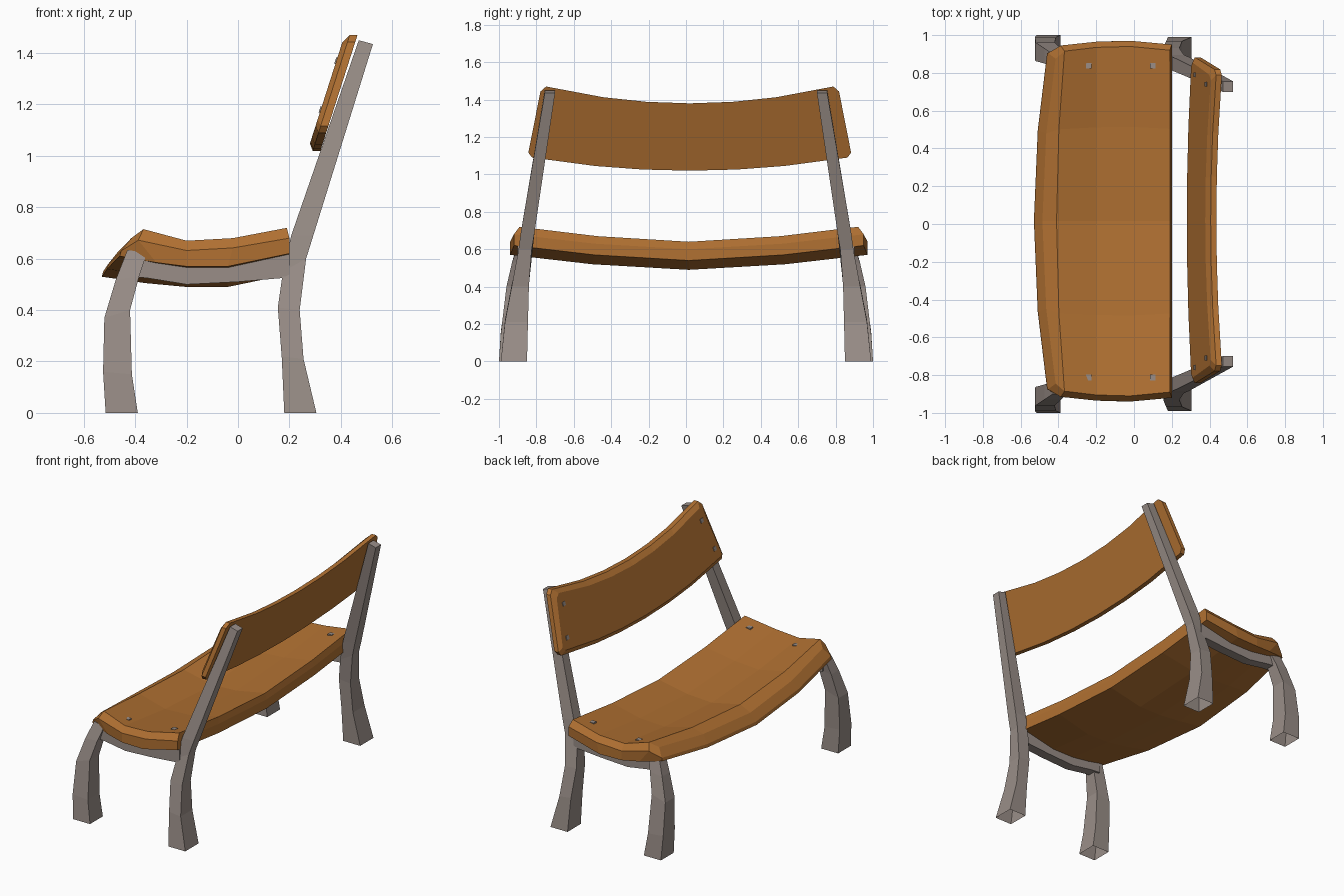
import bpy, bmesh, math

if "Cube" in bpy.data.objects:
    bpy.data.objects.remove(bpy.data.objects["Cube"])


def material(name, rgb):
    m = bpy.data.materials.new(name)
    m.diffuse_color = (*rgb, 1)
    m.use_nodes = True
    m.node_tree.nodes["Principled BSDF"].inputs["Base Color"].default_value = m.diffuse_color
    return m


WOOD = material("orange wood", (0.44, 0.165, 0.032))
METAL = material("grey metal", (0.32, 0.27, 0.245))


def finish(bm, name, mat):
    bmesh.ops.recalc_face_normals(bm, faces=bm.faces)
    me = bpy.data.meshes.new(name)
    bm.to_mesh(me)
    bm.free()
    me.materials.append(mat)
    ob = bpy.data.objects.new(name, me)
    bpy.context.collection.objects.link(ob)
    return ob


def loft(name, rings, mat, cap_start=True):
    """Skin a row of four-cornered rings; the start may stay open."""
    bm = bmesh.new()
    vs = [[bm.verts.new(p) for p in r] for r in rings]
    for a, b in zip(vs, vs[1:]):
        for k in range(4):
            n = (k + 1) % 4
            bm.faces.new((a[k], a[n], b[n], b[k]))
    bm.faces.new(vs[-1])
    if cap_start:
        bm.faces.new(vs[0][::-1])
    ob = finish(bm, name, mat)
    if not cap_start:          # open tube: make sure normals point outwards
        me = ob.data
        c = sum((v.co.y for v in me.vertices)) / len(me.vertices)
        outer = max(me.polygons, key=lambda p: p.center.y * (1 if c > 0 else -1))
        if outer.normal.y * c < 0:
            me.flip_normals()


def board(name, ni, nj, pos, mat):
    """Curved board from three layers: 0 underside, 1 rim, 2 inset top face."""
    bm = bmesh.new()
    rim = ([(i, 0) for i in range(ni)] + [(ni - 1, j) for j in range(1, nj)]
           + [(i, nj - 1) for i in range(ni - 2, -1, -1)]
           + [(0, j) for j in range(nj - 2, 0, -1)])
    L = [{(i, j): bm.verts.new(pos(i, j, k)) for i in range(ni) for j in range(nj)
          if k != 1 or (i, j) in rim} for k in range(3)]
    for k in (0, 2):
        for i in range(ni - 1):
            for j in range(nj - 1):
                bm.faces.new([L[k][q] for q in ((i, j), (i + 1, j), (i + 1, j + 1), (i, j + 1))])
    for a, b in zip(rim, rim[1:] + rim[:1]):
        for k in (0, 1):
            bm.faces.new((L[k][a], L[k][b], L[k + 1][b], L[k + 1][a]))
    finish(bm, name, mat)


# Seat: front-to-back profiles at mid length, sagging along y
SEAT = [[(-.53, .53), (-.36, .505), (-.2, .49), (-.04, .49), (.2, .54)],
        [(-.525, .55), (-.43, .592), (-.2, .552), (-.02, .562), (.2, .60)],
        [(-.485, .60), (-.41, .635), (-.2, .59), (-.02, .60), (.19, .64)]]
SEAT_T = (-1, -.54, 0, .54, 1)


def seat_pos(i, j, k):
    t = SEAT_T[j]
    x, z = SEAT[k][i]
    half = (.89, .93, .95, .955, .935)[i] - (.03 if k == 2 else 0)
    x += .07 * t * t * (1, .6, 0, 0, 0)[i]
    return x, .015 + half * t, z + .08 * abs(t) ** 1.6


board("seat", 5, 5, seat_pos, WOOD)


# Backrest: leaning board, curved upwards at both ends
def lean(z):
    return .34 + .32 * (z - 1.08)


BACK_T = (-1, -.6, -.3, 0, .3, .6, 1)


def back_pos(i, j, k):
    t, v = BACK_T[j], (0, .07, .93, 1)[i]
    inset = .028 if k == 2 else 0
    lo, hi = 1.02 + .07 * t * t + inset, 1.38 + .09 * t * t - inset
    z = lo + (hi - lo) * v
    half = .868 - .075 * v - inset - (.025 if i in (0, 3) else 0)
    return lean(z) - (0, .03, .05)[k], .02 + half * t, z


board("backrest", 4, 7, back_pos, WOOD)

# Legs: z front, z rear, x front, x rear, y inner, y outer
BACK_LEG = [(0, 0, .18, .305, .85, .99), (.22, .21, .17, .255, .845, .968),
            (.41, .40, .155, .24, .84, .932), (.55, .60, .175, .265, .825, .895),
            (.69, .69, .207, .293, .81, .883), (1.45, 1.435, .47, .525, .70, .755)]
FRONT_LEG = [(0, 0, -.515, -.39, .865, 1.0), (.16, .15, -.525, -.413, .868, .99),
             (.37, .40, -.52, -.42, .862, .96), (.52, .53, -.475, -.385, .85, .93),
             (.635, .62, -.43, -.355, .835, .90)]
# Side rail: x, bottom z, top z
RAIL = [(-.42, .53, .63), (-.355, .525, .62), (-.2, .50, .585), (0, .51, .595), (.2, .527, .622)]


def box(name, loc, size, tilt=0):
    bm = bmesh.new()
    bmesh.ops.create_cube(bm, size=1)
    ob = finish(bm, name, METAL)
    ob.location, ob.scale, ob.rotation_euler = loc, size, (0, tilt, 0)


for s, side in ((1, "left"), (-1, "right")):
    for name, table in (("back_leg", BACK_LEG), ("front_leg", FRONT_LEG)):
        rings = [[(x0, s * y0, z0), (x1, s * y0, z1), (x1, s * y1, z1), (x0, s * y1, z0)]
                 for z0, z1, x0, x1, y0, y1 in table]
        loft(f"{name}_{side}", rings, METAL, cap_start=False)
    loft(f"side_rail_{side}", [[(x, s * .835, a), (x, s * .9, a), (x, s * .9, b), (x, s * .835, b)]
                               for x, a, b in RAIL], METAL)
    # Bolt heads on seat and backrest
    for x, z in ((-.24, .667), (.1, .692)):
        box(f"seat_bolt_{side}", (x, .012 + s * .825, z), (.03, .03, .012))
    for y, z in ((.775, 1.18), (.725, 1.37)):
        box(f"backrest_bolt_{side}", (lean(z) - .05, .015 + s * y, z), (.009, .026, .026), math.atan(.32))
